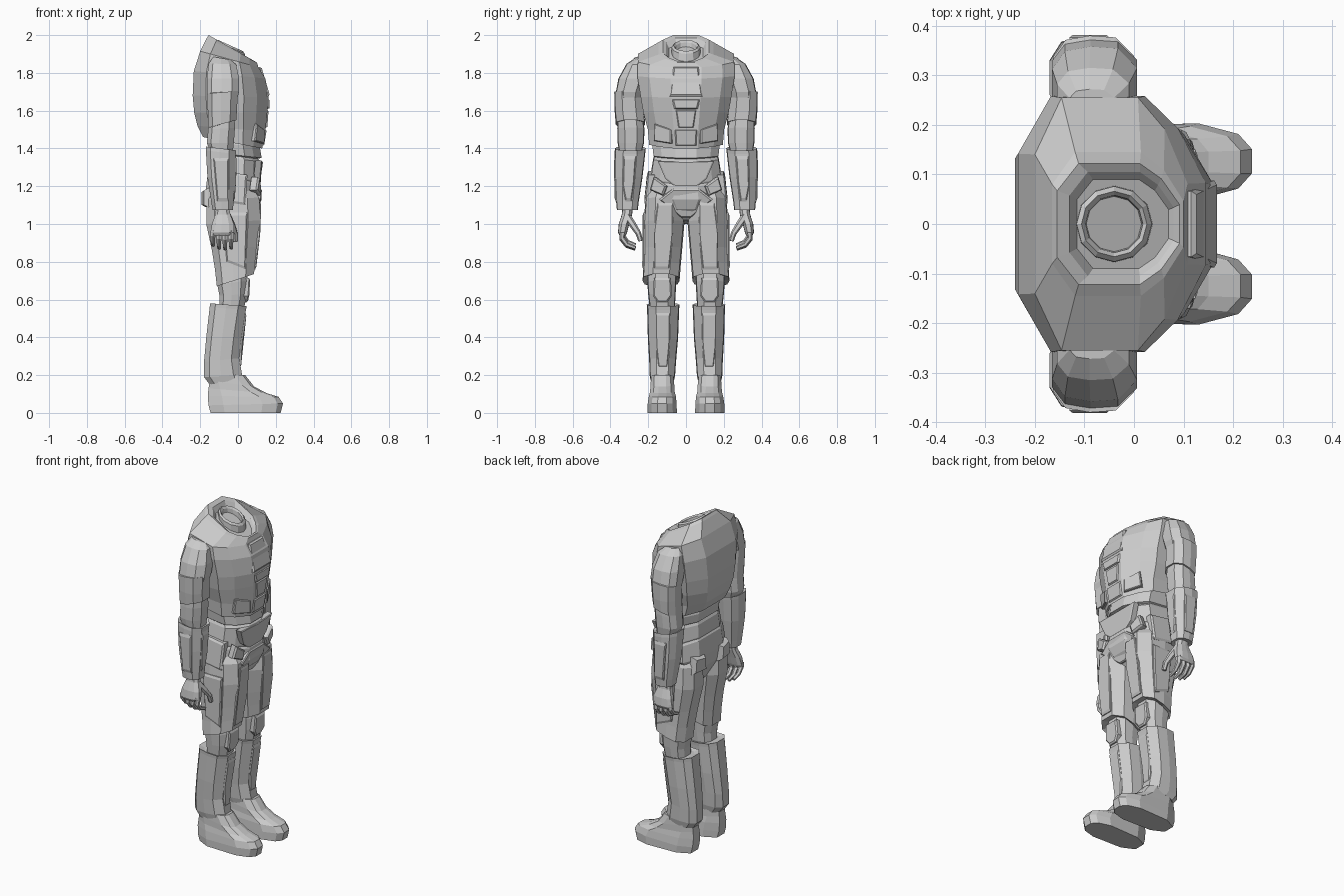
import bpy, bmesh, math
from mathutils import Vector

# Normalised (forward, sideways) half cross-sections
TRUNK = [(1, .32), (.7, .75), (.35, 1), (-.65, 1), (-1, .55)]
LIMB = [(1, .45), (.55, .95), (-.1, 1), (-.7, .88), (-1, .42)]
SHOE = [(1, .32), (.86, .72), (.45, 1), (-.6, .92), (-1, .45)]


def finish(name, bm, mirror):
    bmesh.ops.recalc_face_normals(bm, faces=bm.faces)
    me = bpy.data.meshes.new(name)
    bm.to_mesh(me)
    bm.free()
    ob = bpy.data.objects.new(name, me)
    bpy.context.collection.objects.link(ob)
    if mirror:
        m = ob.modifiers.new("mirror", 'MIRROR')
        m.use_axis = (False, True, False)
        m.use_mirror_merge = False
    return ob


def skin(bm, rings):
    """Join successive vertex rings and cap both ends."""
    n = len(rings[0])
    for a, b in zip(rings, rings[1:]):
        for i in range(n):
            j = (i + 1) % n
            bm.faces.new((a[i], a[j], b[j], b[i]))
    bm.faces.new(rings[0])
    bm.faces.new(rings[-1])


def loft(name, rows, half, mirror=True):
    """Rows: z front, z back, x front, x back, y inner, y outer."""
    outline = half + [(u, -v) for u, v in reversed(half)]
    bm = bmesh.new()
    rings = []
    for zf, zb, xf, xb, y0, y1 in rows:
        rings.append([bm.verts.new(((xf + xb) / 2 + u * (xf - xb) / 2,
                                    (y0 + y1) / 2 + v * (y1 - y0) / 2,
                                    (zf + zb) / 2 + u * (zf - zb) / 2)) for u, v in outline])
    skin(bm, rings)
    return finish(name, bm, mirror)


def plate(name, pts, out, lift=.012, inset=.88, mirror=False):
    """Chamfered armour panel raised from an outline along direction out."""
    bm = bmesh.new()
    out = Vector(out).normalized()
    pts = [Vector(p) for p in pts]
    c = sum(pts, Vector()) / len(pts)
    skin(bm, [[bm.verts.new(p - out * .03) for p in pts],
              [bm.verts.new(p + out * lift * .3) for p in pts],
              [bm.verts.new(c + (p - c) * inset + out * lift) for p in pts]])
    return finish(name, bm, mirror)


def digit(name, path, r):
    """Six-sided tapering finger along a bent path."""
    bm = bmesh.new()
    path = [Vector(p) for p in path]
    rings = []
    for k, p in enumerate(path):
        d = (path[min(k + 1, len(path) - 1)] - path[max(k - 1, 0)]).normalized()
        s = d.cross(Vector((1, 0, 0))).normalized()
        t = d.cross(s)
        rad = r * (1 - .14 * k)
        rings.append([bm.verts.new(p + (s * math.cos(a) + t * math.sin(a)) * rad)
                      for a in [i * math.pi / 3 for i in range(6)]])
    skin(bm, rings)
    return finish(name, bm, True)


def sym(rows):
    return [(a, b, c, d, -w, w) for a, b, c, d, w in rows]


# Chest shell, collar rim and neck well in one skin
loft("chest_shell", sym([
    (1.43, 1.47, .10, -.15, .165), (1.40, 1.46, .128, -.185, .195),
    (1.49, 1.52, .145, -.215, .202), (1.59, 1.59, .155, -.232, .226),
    (1.67, 1.68, .162, -.24, .24), (1.77, 1.81, .145, -.234, .258),
    (1.83, 1.915, .108, -.20, .255), (1.855, 1.985, .10, -.165, .145),
    (1.86, 2.0, .092, -.155, .122), (1.85, 1.985, .08, -.13, .105),
    (1.84, 1.95, .07, -.115, .09)]), TRUNK, False)
# Neck ring with open well
bm = bmesh.new()
rings = []
for r, dz in [(.08, -.10), (.076, .02), (.066, .03), (.058, .02), (.05, -.09)]:
    rings.append([bm.verts.new((-.04 + r * math.cos(a), r * math.sin(a),
                                1.915 + dz - .45 * r * math.cos(a)))
                  for a in [i * math.pi / 6 for i in range(12)]])
skin(bm, rings)
finish("neck_ring", bm, False)

# Chest front panels
plate("chest_panel", [(.112, -.066, 1.83), (.112, .066, 1.83), (.158, .088, 1.675), (.158, -.088, 1.675)],
      (1, 0, .3), .012, .9)
plate("buckle_top", [(.155, -.075, 1.66), (.155, .075, 1.66), (.155, .062, 1.61), (.155, -.062, 1.61)],
      (1, 0, 0), .012)
plate("buckle_plate", [(.15, -.055, 1.605), (.15, .055, 1.605), (.143, .04, 1.51), (.143, -.04, 1.51)],
      (1, 0, -.1), .012)
plate("sternum_plate", [(.142, -.06, 1.5), (.142, .06, 1.5), (.128, .055, 1.415), (.128, -.055, 1.415)],
      (1, 0, -.1), .01)
plate("rib_plate", [(.135, .075, 1.5), (.135, .075, 1.425), (.085, .168, 1.44), (.095, .165, 1.53)],
      (1, .6, 0), .008, .9, True)

# Abdomen, belt and pelvis
loft("abdomen", sym([
    (1.50, 1.50, .09, -.14, .16), (1.41, 1.43, .115, -.155, .178),
    (1.35, 1.38, .125, -.15, .172), (1.345, 1.375, .105, -.14, .165),
    (1.33, 1.36, .122, -.148, .172), (1.22, 1.29, .118, -.155, .185),
    (1.19, 1.26, .11, -.15, .18)]), TRUNK, False)
loft("pelvis", sym([
    (1.25, 1.30, .09, -.14, .17), (1.20, 1.27, .122, -.16, .194),
    (1.13, 1.17, .125, -.172, .205), (1.08, 1.10, .105, -.165, .15),
    (1.02, 1.00, .05, -.12, .05)]), TRUNK, False)
plate("belly_plate", [(.122, -.15, 1.335), (.127, 0, 1.33), (.122, .15, 1.335), (.113, .11, 1.24),
                      (.113, .06, 1.2), (.113, -.06, 1.2), (.113, -.11, 1.24)], (1, 0, 0), .006, .93)
plate("groin_plate", [(.12, -.07, 1.185), (.12, .07, 1.185), (.115, .14, 1.13), (.075, .025, 1.035),
                      (.075, -.025, 1.035), (.115, -.14, 1.13)], (1, 0, -.3), .008, .93)
plate("hip_pouch", [(.11, .1, 1.2), (.10, .17, 1.25), (.09, .19, 1.18), (.11, .12, 1.15)],
      (1, .3, 0), .014, .8, True)
plate("rear_hip_pad", [(-.165, .07, 1.18), (-.15, .16, 1.19), (-.15, .17, 1.09), (-.165, .06, 1.09)],
      (-1, .2, 0), .03, .75, True)
plate("side_hip_pad", [(.05, .195, 1.26), (-.08, .195, 1.28), (-.09, .212, 1.12), (.04, .212, 1.1)],
      (0, 1, 0), .01, .85, True)

# Legs
loft("thigh", [
    (1.20, 1.20, .07, -.12, .05, .18), (1.14, 1.13, .112, -.165, .02, .214),
    (1.02, 1.00, .118, -.168, .008, .224), (.88, .86, .10, -.138, .02, .222),
    (.80, .76, .09, -.122, .028, .225), (.735, .67, .085, -.112, .034, .23),
    (.74, .68, .045, -.09, .055, .20)], LIMB)
plate("thigh_panel", [(.118, .07, 1.11), (.118, .15, 1.11), (.112, .17, .95), (.09, .168, .76),
                      (.09, .09, .76), (.112, .07, .95)], (1, 0, .05), .006, .92, True)
plate("thigh_side_panel", [(.05, .222, 1.06), (-.08, .22, 1.06), (-.06, .222, .8), (.04, .224, .76)],
      (0, 1, 0), .008, .9, True)
loft("knee_sleeve", [
    (.80, .80, .04, -.09, .05, .20), (.70, .68, .052, -.11, .052, .205),
    (.63, .62, .046, -.098, .055, .2), (.54, .54, .03, -.10, .06, .19)], LIMB)
plate("knee_cap", [(.055, .08, .715), (.055, .17, .715), (.05, .175, .62), (.042, .15, .585),
                   (.042, .1, .585), (.05, .075, .62)], (1, 0, 0), .01, .85, True)
loft("shin_guard", [
    (.56, .57, .02, -.12, .055, .19), (.565, .58, .046, -.148, .034, .208),
    (.545, .56, .042, -.15, .036, .206), (.39, .40, .018, -.168, .042, .202),
    (.29, .27, .006, -.18, .052, .195), (.20, .19, .022, -.18, .058, .192),
    (.18, .15, .02, -.15, .065, .185)], LIMB)
plate("shin_panel", [(.038, .085, .53), (.038, .16, .53), (.012, .158, .36), (.008, .145, .24),
                     (.008, .1, .24), (.012, .088, .36)], (1, 0, 0), .008, .9, True)
loft("boot", [
    (0, 0, .226, -.145, .048, .203), (.05, .04, .238, -.156, .05, .203),
    (.085, .09, .215, -.16, .053, .197), (.105, .13, .15, -.156, .06, .19),
    (.14, .17, .085, -.15, .062, .188), (.20, .20, .038, -.145, .068, .184)], SHOE)

# Arms
loft("shoulder", [
    (1.87, 1.885, -.04, -.13, .21, .272), (1.845, 1.85, -.01, -.155, .2, .315),
    (1.77, 1.77, .006, -.165, .2, .358), (1.70, 1.69, .006, -.165, .225, .372),
    (1.64, 1.64, -.01, -.15, .24, .36)], LIMB)
loft("upper_arm_guard", [
    (1.70, 1.70, -.02, -.14, .25, .36), (1.705, 1.69, .0, -.163, .232, .38),
    (1.60, 1.60, -.006, -.16, .222, .378), (1.55, 1.51, -.008, -.158, .216, .372),
    (1.55, 1.51, -.03, -.14, .235, .35)], LIMB)
loft("elbow_sleeve", [
    (1.60, 1.60, -.02, -.15, .235, .36), (1.51, 1.50, -.016, -.158, .22, .364),
    (1.43, 1.43, -.022, -.165, .222, .362), (1.36, 1.36, -.03, -.14, .24, .35)], LIMB)
loft("gauntlet", [
    (1.38, 1.39, -.04, -.13, .24, .35), (1.39, 1.41, -.010, -.17, .213, .376),
    (1.37, 1.39, -.012, -.17, .215, .378), (1.25, 1.25, -.014, -.162, .23, .376),
    (1.12, 1.12, -.024, -.142, .25, .37), (1.075, 1.075, -.026, -.135, .255, .366),
    (1.08, 1.08, -.05, -.115, .27, .34)], LIMB)
plate("forearm_panel", [(-.014, .265, 1.36), (-.014, .33, 1.36), (-.02, .335, 1.2), (-.026, .32, 1.12),
                        (-.026, .29, 1.12), (-.018, .275, 1.22)], (1, 0, 0), .008, .85, True)
plate("forearm_side_panel", [(-.05, .374, 1.35), (-.13, .374, 1.35), (-.11, .37, 1.12), (-.05, .37, 1.12)],
      (0, 1, 0), .008, .85, True)

# Hands
loft("palm", [
    (1.10, 1.10, -.05, -.115, .28, .335), (1.05, 1.05, -.04, -.12, .285, .34),
    (1.00, 1.00, -.022, -.138, .3, .356), (.955, .955, -.02, -.145, .312, .36),
    (.94, .94, -.03, -.14, .318, .352)], LIMB)
for i in range(4):
    x, drop = -.035 - i * .032, (.005, 0, .005, .02)[i]
    digit(f"finger_{i + 1}", [(x, .336, .965), (x - .002, .338, .92 + drop), (x - .002, .312, .885 + drop),
                              (x, .268, .868 + drop)], .0175)
digit("thumb", [(-.055, .312, 1.04), (-.03, .278, .99), (-.016, .252, .95), (-.014, .24, .91)], .021)
